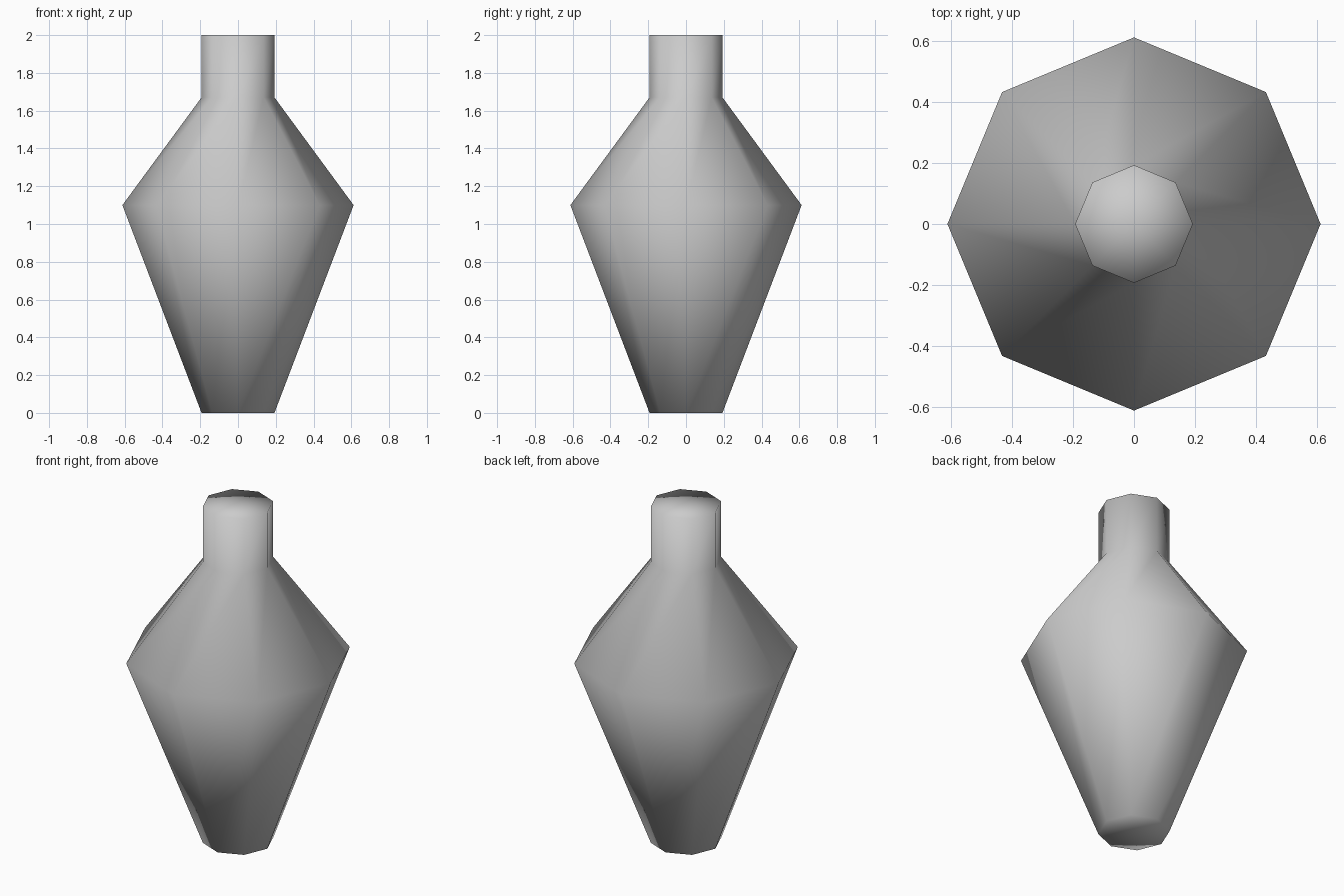
import bpy, bmesh
from math import cos, sin, pi

cube = bpy.data.objects.get("Cube")
if cube:
    bpy.data.objects.remove(cube, do_unlink=True)

SIDES = 8
# radius and height from foot to lip
PROFILE = [(0.193, 0), (0.612, 1.1), (0.193, 1.67), (0.193, 2)]

# Material
grey = bpy.data.materials.new("plain_grey")
grey.use_nodes = True
colour = (0.6, 0.6, 0.6, 1)
grey.diffuse_color = colour
grey.node_tree.nodes["Principled BSDF"].inputs["Base Color"].default_value = colour

# Eight-sided body, with corners on the axes
bm = bmesh.new()
rings = [[bm.verts.new((r * cos(2 * pi * i / SIDES), r * sin(2 * pi * i / SIDES), z))
          for i in range(SIDES)] for r, z in PROFILE]
for low, high in zip(rings, rings[1:]):
    for i in range(SIDES):
        j = (i + 1) % SIDES
        bm.faces.new((low[i], low[j], high[j], high[i]))

# Closed foot and lip, each a flat fan around a centre point
for ring in (rings[0], rings[-1]):
    centre = bm.verts.new((0, 0, ring[0].co.z))
    for i in range(SIDES):
        bm.faces.new((centre, ring[i], ring[(i + 1) % SIDES]))
bmesh.ops.recalc_face_normals(bm, faces=bm.faces[:])

# Smooth shading all over
for face in bm.faces:
    face.smooth = True

mesh = bpy.data.meshes.new("vase")
bm.to_mesh(mesh)
bm.free()
mesh.materials.append(grey)
vase = bpy.data.objects.new("vase", mesh)
bpy.context.collection.objects.link(vase)
